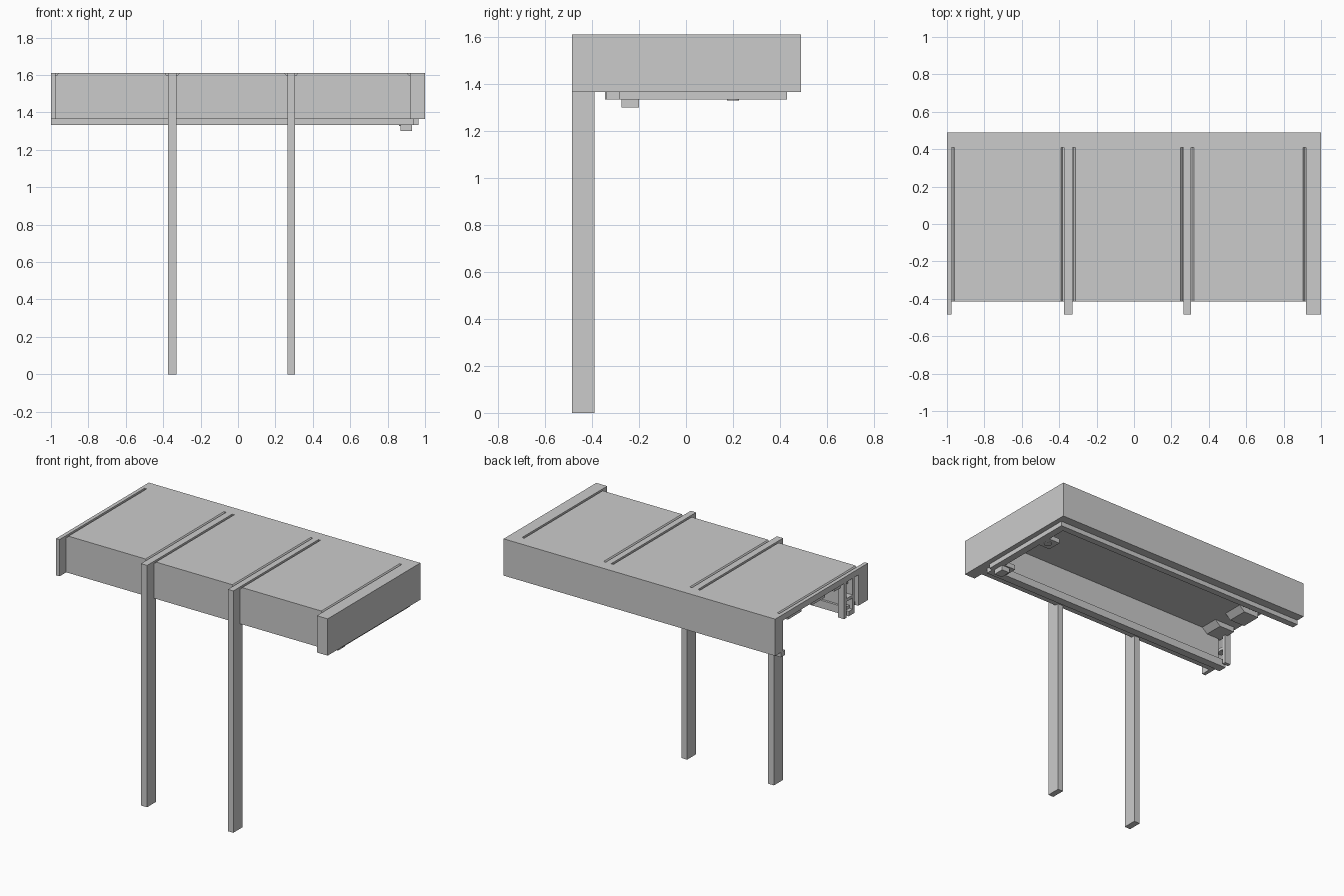
import bpy, bmesh, math

if "Cube" in bpy.data.objects:
    bpy.data.objects.remove(bpy.data.objects["Cube"])

grey = bpy.data.materials.new("plain grey")
grey.diffuse_color = (0.6, 0.6, 0.6, 1)
grey.use_nodes = True
grey.node_tree.nodes["Principled BSDF"].inputs["Base Color"].default_value = grey.diffuse_color


def finish(name, bm):
    bmesh.ops.recalc_face_normals(bm, faces=bm.faces)
    me = bpy.data.meshes.new(name)
    bm.to_mesh(me)
    bm.free()
    me.materials.append(grey)
    ob = bpy.data.objects.new(name, me)
    bpy.context.collection.objects.link(ob)
    return ob


def box(name, x0, x1, y0, y1, z0, z1):
    bm = bmesh.new()
    bmesh.ops.create_cube(bm, size=1)
    for v in bm.verts:
        v.co = (x1 if v.co.x > 0 else x0, y1 if v.co.y > 0 else y0, z1 if v.co.z > 0 else z0)
    return finish(name, bm)


def extrude_y(name, profile, y0, y1):
    """Prism along y from an (x, z) profile."""
    bm = bmesh.new()
    face = bm.faces.new([bm.verts.new((x, y0, z)) for x, z in profile])
    new = bmesh.ops.extrude_face_region(bm, geom=[face])["geom"]
    bmesh.ops.translate(bm, vec=(0, y1 - y0, 0),
                        verts=[g for g in new if isinstance(g, bmesh.types.BMVert)])
    return finish(name, bm)


TOP, LOW, LIP = 1.61, 1.365, 1.333
FRONT, WALL, BACK = -0.485, -0.415, 0.49
POSTS = [(-0.375, -0.33), (0.265, 0.305)]
RIBS = [(-1.0, -0.975)] + POSTS + [(0.92, 1.0)]

# Edge fascias: back and right sides
box("back_fascia", -1, 1, 0.41, BACK, LOW, TOP)
box("right_fascia", 0.92, 1, FRONT, 0.41, LOW, TOP)

# Front fascia wall behind the ribs
box("front_fascia", -0.975, 0.92, WALL, -0.385, LOW, 1.598)

# Roof deck, raised panels between ribs with chamfered ends
box("roof_deck", -0.975, 0.92, -0.385, 0.41, 1.57, 1.598)
for (_, a), (b, _) in zip(RIBS, RIBS[1:]):
    extrude_y("roof_panel", [(a + 0.006, 1.598), (b - 0.006, 1.598),
                             (b - 0.016, TOP), (a + 0.016, TOP)], WALL, 0.41)

# Roof ribs, left end drop and the two tall posts
for a, b in RIBS[:3]:
    box("roof_rib", a, b, FRONT, 0.41, 1.57, TOP)
box("left_end_drop", -1, -0.975, FRONT, -0.385, LOW, 1.57)
for a, b in POSTS:
    box("post", a, b, FRONT, -0.39, 0, 1.57)

# Tapered brackets under the open left edge
for y in (0.25, 0.0, -0.24):
    extrude_y("edge_bracket", [(-0.975, 1.57), (-0.82, 1.57), (-0.86, 1.535), (-0.975, 1.535)],
              y - 0.07, y + 0.07)

# Lower perimeter frame
box("front_frame_shelf", -0.975, 0.92, -0.385, -0.285, LOW, LOW + 0.02)
box("front_frame_lip", -1, 0.94, -0.34, -0.285, LIP, LOW)
box("front_frame_web", -0.955, 0.92, -0.325, -0.30, LOW + 0.02, 1.57)
box("back_frame_lip", -1, 0.965, 0.385, 0.43, LIP, LOW)
box("right_frame_lip", 0.915, 0.965, -0.285, 0.385, LIP, LOW)

# H-shaped stub at the open front left corner
box("stub_front_flange", -1, -0.955, -0.345, -0.325, LIP, 1.57)
box("stub_web", -1, -0.955, -0.325, -0.26, 1.44, 1.46)
box("stub_back_flange", -1, -0.955, -0.26, -0.235, LIP, 1.57)

# Drain plates under the right frame, block outlet and round outlet
for y in (0.2, -0.24):
    box("drain_plate", 0.83, 0.94, y - 0.05, y + 0.05, LIP, LOW)
box("drain_block", 0.87, 0.93, -0.275, -0.2, 1.30, LIP)
bm = bmesh.new()
bmesh.ops.create_cone(bm, cap_ends=True, segments=20, radius1=0.025, radius2=0.025, depth=0.006)
bmesh.ops.translate(bm, verts=bm.verts, vec=(0.885, 0.2, LIP - 0.002))
finish("round_outlet", bm)
